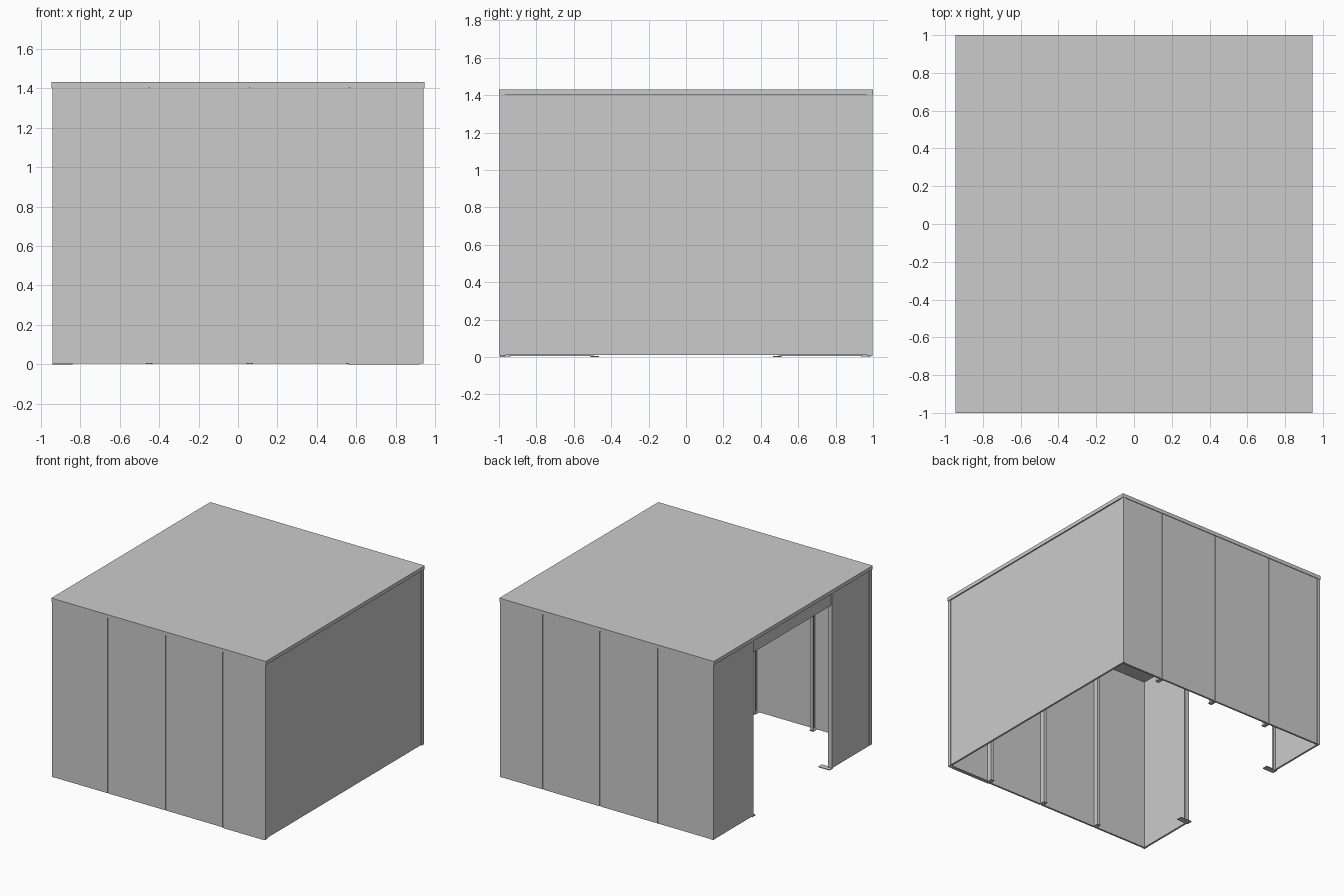
import bpy, bmesh

if "Cube" in bpy.data.objects:
    bpy.data.objects.remove(bpy.data.objects["Cube"])

WALL_TOP = 1.405
SEAMS = (-0.45, 0.06, 0.565)


def box(name, x, y, z):
    """Box from (min, max) ranges on each axis."""
    me = bpy.data.meshes.new(name)
    bm = bmesh.new()
    bmesh.ops.create_cube(bm, size=1)
    for v in bm.verts:
        for i, r in enumerate((x, y, z)):
            v.co[i] = r[0] if v.co[i] < 0 else r[1]
    bm.to_mesh(me)
    bm.free()
    ob = bpy.data.objects.new(name, me)
    bpy.context.collection.objects.link(ob)
    return ob


def prism(name, points, z):
    """Vertical extrusion of a plan profile."""
    me = bpy.data.meshes.new(name)
    bm = bmesh.new()
    face = bm.faces.new([bm.verts.new((px, py, z[0])) for px, py in points])
    top = bmesh.ops.extrude_face_region(bm, geom=[face])["geom"]
    bmesh.ops.translate(bm, vec=(0, 0, z[1] - z[0]),
                        verts=[v for v in top if isinstance(v, bmesh.types.BMVert)])
    bmesh.ops.recalc_face_normals(bm, faces=bm.faces)
    bm.to_mesh(me)
    bm.free()
    ob = bpy.data.objects.new(name, me)
    bpy.context.collection.objects.link(ob)
    return ob


def span(side, a, b):
    """Range mirrored to the given side of zero."""
    return tuple(sorted((side * a, side * b)))


# Roof slab
box("roof", (-0.945, 0.945), (-1, 1), (1.40, 1.43))

# Closed right wall
box("right_wall", (0.92, 0.935), (-0.985, 0.985), (0.01, WALL_TOP))

for side, label in ((-1, "front"), (1, "back")):
    # Long wall panels, with narrow seams between them
    edges = (-0.935,) + SEAMS + (0.925,)
    for i in range(4):
        box(f"{label}_panel_{i + 1}", (edges[i] + 0.004, edges[i + 1] - 0.004),
            span(side, 0.98, 0.995), (0.005, WALL_TOP))

    # Channel studs behind each seam, with foot plates
    for i, x in enumerate(SEAMS):
        profile = [(-0.012, 0.988), (0.012, 0.988), (0.012, 0.94), (-0.012, 0.94),
                   (-0.012, 0.944), (0.008, 0.944), (0.008, 0.984), (-0.012, 0.984)]
        prism(f"{label}_stud_{i + 1}", [(x + px, side * py) for px, py in profile],
              (0.004, WALL_TOP))
        box(f"{label}_stud_foot_{i + 1}", (x - 0.016, x + 0.016),
            span(side, 0.935, 0.985), (0.002, 0.008))

    # Corner angles
    for sx, end in ((-1, "left"), (1, "right")):
        angle = [(0.939, 0.998), (0.939, 0.968), (0.934, 0.968),
                 (0.934, 0.993), (0.915, 0.993), (0.915, 0.998)]
        prism(f"{label}_{end}_corner_angle", [(sx * px, side * py) for px, py in angle],
              (0.005, WALL_TOP))

    # Short left wall beside the opening, with jamb and foot plate
    box(f"left_wall_{label}", (-0.937, -0.922), span(side, 0.51, 0.985), (0.005, WALL_TOP))
    box(f"{label}_jamb", (-0.94, -0.905), span(side, 0.495, 0.51), (0.003, WALL_TOP))
    box(f"{label}_jamb_foot", (-0.94, -0.84), span(side, 0.465, 0.51), (0, 0.006))

# Lintel above the opening
box("lintel", (-0.93, -0.915), (-0.5, 0.5), (1.30, WALL_TOP))

# Base plate under the front right panel
box("front_base_plate", (0.56, 0.92), (-0.995, -0.97), (0, 0.008))
